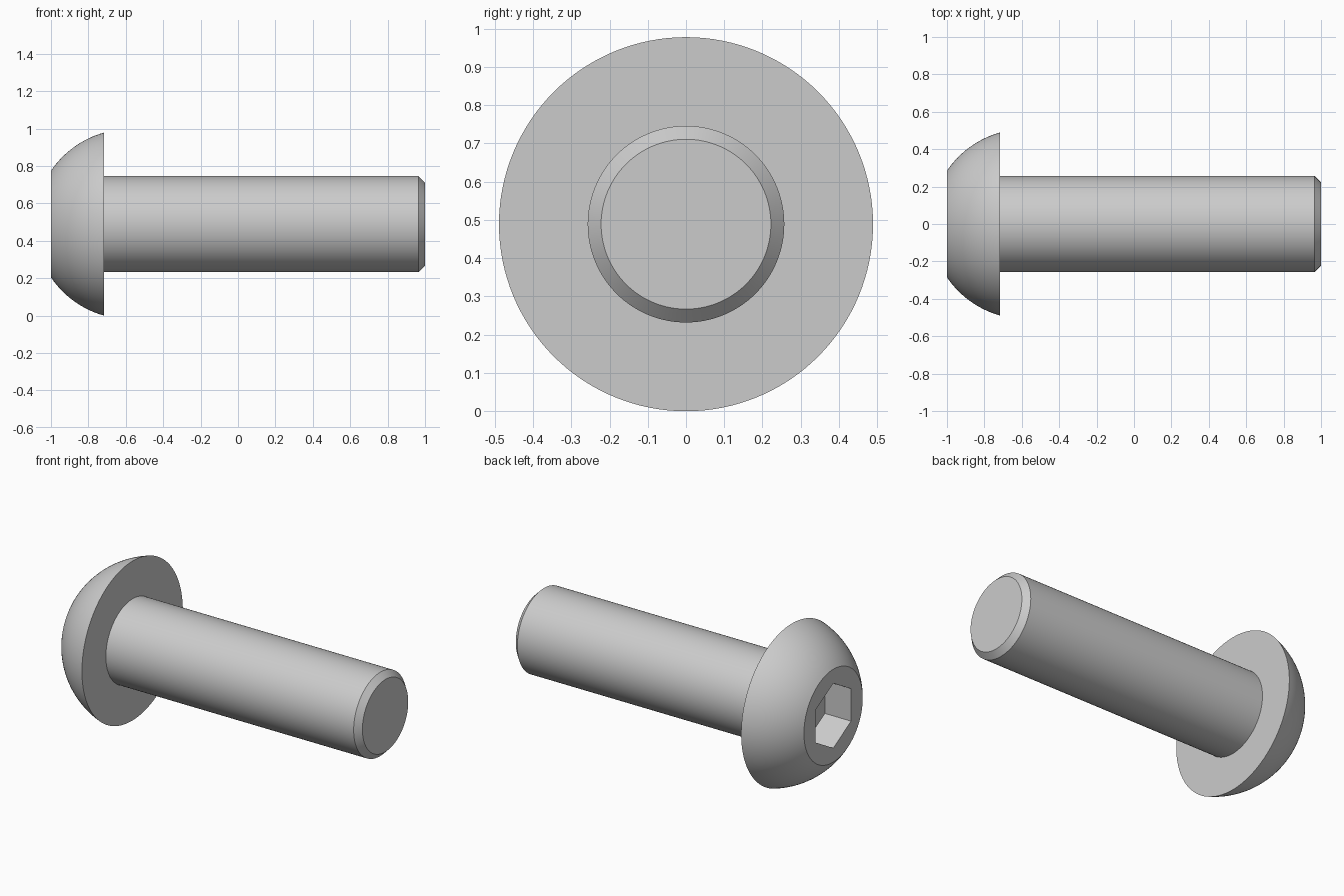
import bpy, bmesh
from math import pi, sin, cos, atan2, hypot
from mathutils import Matrix, Vector

if "Cube" in bpy.data.objects:
    bpy.data.objects.remove(bpy.data.objects["Cube"])

SEGS = 128
HEAD_R, FACE_R, SHANK_R = 0.489, 0.285, 0.257
UNDER_X = -0.717              # underside of the head
CHAMFER = 0.035
SOCKET_FLATS, SOCKET_DEPTH = 0.344, 0.178
AXIS = Matrix.Translation((0, 0, HEAD_R))


def make_object(name, bm):
    bmesh.ops.recalc_face_normals(bm, faces=bm.faces)
    mesh = bpy.data.meshes.new(name)
    bm.to_mesh(mesh)
    bm.free()
    obj = bpy.data.objects.new(name, mesh)
    bpy.context.collection.objects.link(obj)
    return obj


def lathe_x(name, profile):
    """Closed solid of revolution about the x axis from (x, radius) points."""
    bm = bmesh.new()
    rings = [[bm.verts.new((x, r * cos(2 * pi * i / SEGS), r * sin(2 * pi * i / SEGS)))
              for i in range(SEGS)] for x, r in profile]
    for a, b in zip(rings, rings[1:]):
        for i in range(SEGS):
            j = (i + 1) % SEGS
            bm.faces.new((a[i], a[j], b[j], b[i]))
    bm.faces.new(rings[0])
    bm.faces.new(rings[-1])
    bm.transform(AXIS)
    return make_object(name, bm)


# Domed head: arc of a sphere centred on the screw axis
h = UNDER_X + 1
a = (HEAD_R**2 - FACE_R**2 - h**2) / (2 * h)
radius, centre = hypot(HEAD_R, a), UNDER_X + a
t0, t1 = atan2(FACE_R, 1 + centre), atan2(HEAD_R, a)
dome = []
for i in range(17):
    t = t0 + (t1 - t0) * i / 16
    dome.append((centre - radius * cos(t), radius * sin(t)))

# Head underside, shank and chamfered tip complete the profile
shank = [(UNDER_X, SHANK_R), (1 - CHAMFER, SHANK_R), (1, SHANK_R - CHAMFER)]
screw = lathe_x("button_head_screw", dome + shank)

# Hexagonal socket cutter, points up and down
bm = bmesh.new()
hex_r = SOCKET_FLATS / 2 / cos(pi / 6)
ring = [bm.verts.new((-1 + SOCKET_DEPTH, hex_r * sin(k * pi / 3), hex_r * cos(k * pi / 3)))
        for k in range(6)]
face = bm.faces.new(ring)
ext = bmesh.ops.extrude_face_region(bm, geom=[face], use_keep_orig=True)
bmesh.ops.translate(bm, vec=Vector((-0.4, 0, 0)),
                    verts=[g for g in ext["geom"] if isinstance(g, bmesh.types.BMVert)])
bm.transform(AXIS)
cutter = make_object("socket_cutter", bm)
cutter.hide_render = True

# Cut the socket, then smooth the round surfaces
mod = screw.modifiers.new("socket", "BOOLEAN")
mod.operation = "DIFFERENCE"
mod.solver = "EXACT"
mod.object = cutter
bpy.context.view_layer.objects.active = screw
screw.select_set(True)
bpy.ops.object.modifier_apply(modifier=mod.name)
bpy.data.objects.remove(cutter)
bpy.ops.object.shade_smooth_by_angle(angle=pi / 6)
